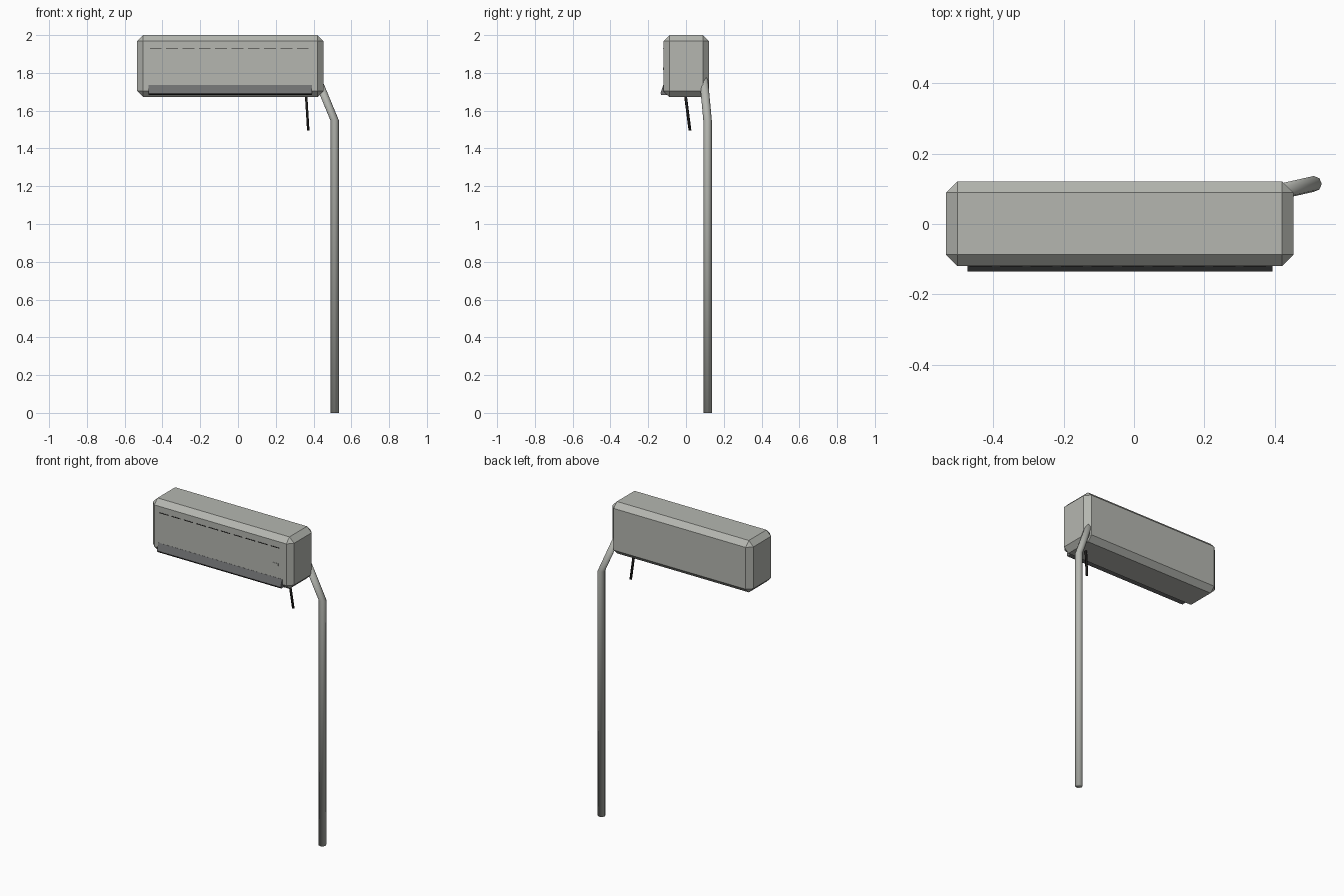
import bpy, bmesh
from mathutils import Vector

if "Cube" in bpy.data.objects:
    bpy.data.objects.remove(bpy.data.objects["Cube"])


def material(name, rgb):
    m = bpy.data.materials.new(name)
    m.diffuse_color = (*rgb, 1)
    m.use_nodes = True
    m.node_tree.nodes["Principled BSDF"].inputs["Base Color"].default_value = m.diffuse_color
    return m


SHELL = material("warm grey shell", (0.46, 0.47, 0.435))
FLAP = material("mid grey flap", (0.16, 0.163, 0.165))
DARK = material("black", (0.012, 0.011, 0.010))


def finish(name, bm, mats, smooth=False):
    bmesh.ops.recalc_face_normals(bm, faces=bm.faces[:])
    me = bpy.data.meshes.new(name)
    for f in bm.faces:
        f.smooth = smooth
    bm.to_mesh(me)
    bm.free()
    for m in mats:
        me.materials.append(m)
    ob = bpy.data.objects.new(name, me)
    bpy.context.collection.objects.link(ob)
    return ob


def box(name, lo, hi, mat, bevel=0):
    lo, hi = Vector(lo), Vector(hi)
    bm = bmesh.new()
    bmesh.ops.create_cube(bm, size=1)
    for v in bm.verts:
        v.co = (lo + hi) / 2 + v.co * (hi - lo)
    if bevel:
        bmesh.ops.bevel(bm, geom=bm.edges[:], offset=bevel, segments=1,
                        profile=0.5, affect='EDGES')
    return finish(name, bm, [mat])


def extrude_x(name, profile, x0, x1, mat):
    """Extrude a (y, z) profile along x."""
    bm = bmesh.new()
    f = bm.faces.new([bm.verts.new((x0, y, z)) for y, z in profile])
    ret = bmesh.ops.extrude_face_region(bm, geom=[f])
    for v in ret["geom"]:
        if isinstance(v, bmesh.types.BMVert):
            v.co.x = x1
    return finish(name, bm, [mat])


def tube(name, path, radius, sides, mat):
    """Sweep horizontal rings through the path points."""
    bm = bmesh.new()
    rings = []
    for p in path:
        c = bmesh.ops.create_circle(bm, segments=sides, radius=radius)["verts"]
        bmesh.ops.translate(bm, verts=c, vec=p)
        rings.append(c)
    for a, b in zip(rings, rings[1:]):
        for i in range(sides):
            j = (i + 1) % sides
            bm.faces.new((a[i], a[j], b[j], b[i]))
    bm.faces.new(rings[0])
    bm.faces.new(rings[-1])
    return finish(name, bm, [mat], smooth=True)


# Chamfered housing
box("housing", (-0.534, -0.119, 1.672), (0.453, 0.121, 2.0), SHELL, 0.032)

# Row of vent slots along the front
for i in range(10):
    x = -0.467 + i * 0.0865
    box(f"vent_slot_{i}", (x, -0.121, 1.926), (x + 0.063, -0.114, 1.930), DARK)

# Small display plate
box("display_plate", (0.325, -0.121, 1.815), (0.365, -0.114, 1.828), SHELL)

# Air outlet flap with a thin dark gap line under its lip
extrude_x("outlet_flap", [(-0.112, 1.737), (-0.120, 1.737), (-0.135, 1.692),
                          (-0.128, 1.682), (-0.095, 1.682)],
          -0.473, 0.393, FLAP)
box("outlet_gap_line", (-0.468, -0.1325, 1.684), (0.388, -0.125, 1.690), DARK)

# Bent drain pipe
tube("drain_pipe", [(0.511, 0.114, 0), (0.511, 0.114, 1.55),
                    (0.418, 0.093, 1.775)], 0.0225, 8, SHELL)

# Hanging cable
tube("cable", [(0.372, 0.021, 1.495), (0.36, -0.004, 1.69)], 0.0075, 6, DARK)
